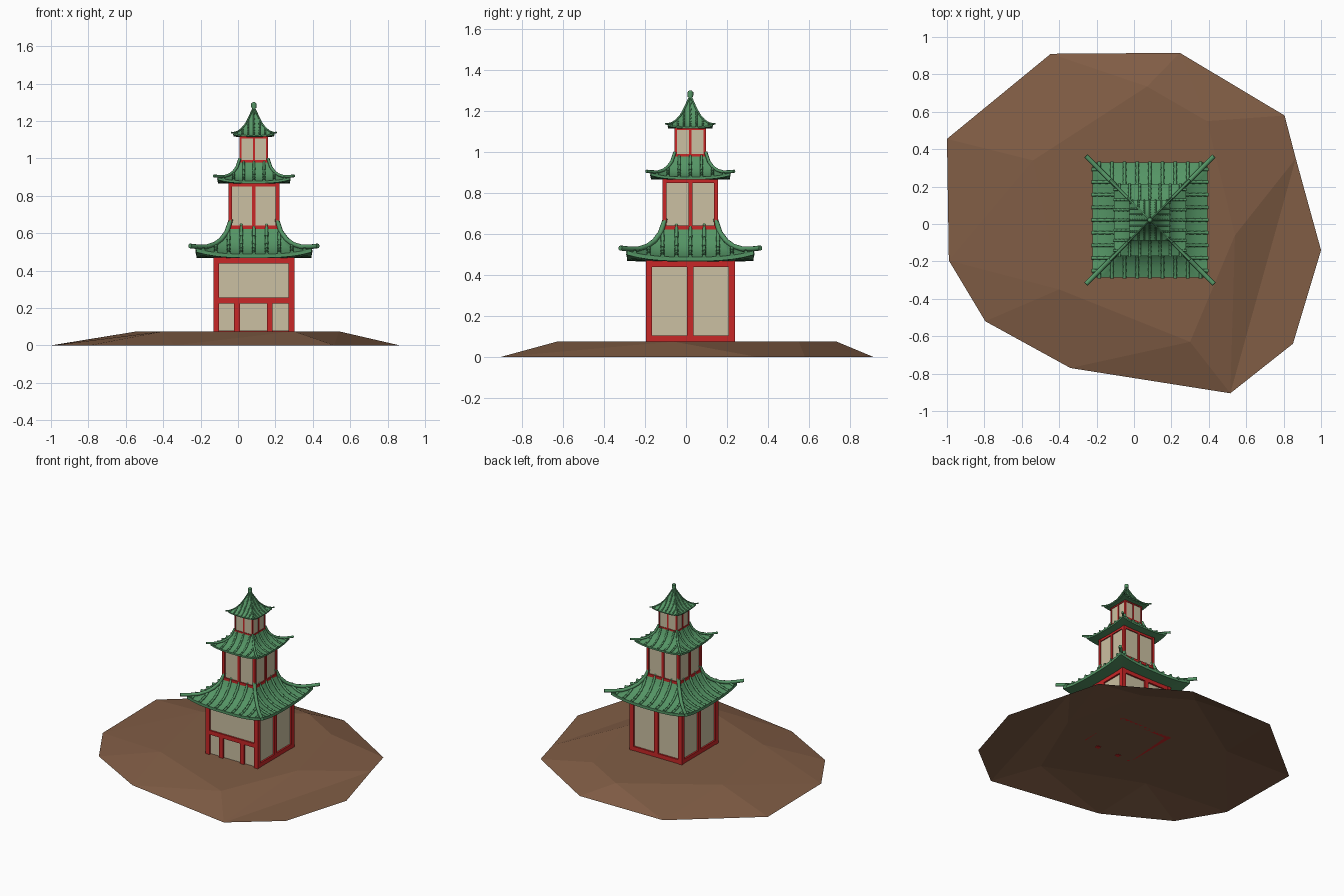
import bpy, bmesh, math
from mathutils import Vector, Matrix

if "Cube" in bpy.data.objects:
    bpy.data.objects.remove(bpy.data.objects["Cube"])

CX, CY, GROUND = 0.085, 0.021, 0.075


def material(name, rgb):
    m = bpy.data.materials.new(name)
    m.diffuse_color = (*rgb, 1)
    m.use_nodes = True
    m.node_tree.nodes["Principled BSDF"].inputs["Base Color"].default_value = m.diffuse_color
    return m


RED = material("red_wood", (0.58, 0.02, 0.02))
BEIGE = material("beige_wall", (0.60, 0.53, 0.36))
GREEN = material("green_tile", (0.09, 0.30, 0.13))
BROWN = material("brown_earth", (0.22, 0.11, 0.06))


def finish(bm, name, mat, smooth=False, at=(0, 0, 0), scale=1, fix=True):
    if fix:
        bmesh.ops.recalc_face_normals(bm, faces=bm.faces)
    bm.transform(Matrix.Translation(at) @ Matrix.Scale(scale, 4))
    me = bpy.data.meshes.new(name)
    bm.to_mesh(me)
    bm.free()
    me.materials.append(mat)
    ob = bpy.data.objects.new(name, me)
    bpy.context.collection.objects.link(ob)
    if smooth:
        bpy.ops.object.select_all(action='DESELECT')
        ob.select_set(True)
        bpy.context.view_layer.objects.active = ob
        bpy.ops.object.shade_smooth_by_angle(angle=math.radians(48))
    return ob


def box(bm, lo, hi, turn=0):
    lo, hi = Vector(lo), Vector(hi)
    m = (Matrix.Rotation(turn * math.pi / 2, 4, 'Z')
         @ Matrix.Translation((lo + hi) / 2) @ Matrix.Diagonal((*(hi - lo), 1)))
    bmesh.ops.create_cube(bm, size=1, matrix=m)


def rod(bm, a, b, r1, r2, sides=8):
    d = b - a
    m = Matrix.Translation((a + b) / 2) @ d.to_track_quat('Z', 'Y').to_matrix().to_4x4()
    bmesh.ops.create_cone(bm, cap_ends=True, segments=sides, radius1=r1, radius2=r2,
                          depth=d.length, matrix=m)


# Low-poly earth mound, open underneath
def mound():
    outer = [(-.445, .91), (.245, .915), (.805, .58), (.865, .35), (1, -.14), (.85, -.64),
             (.515, -.905), (-.34, -.77), (-.795, -.52), (-.99, -.195), (-1, .455)]
    inner = [(-.54, .34), (.07, .735), (.39, .55), (.54, -.06), (.30, -.63), (-.40, -.35)]
    bm = bmesh.new()
    o = [bm.verts.new((x, y, 0)) for x, y in outer]
    i = [bm.verts.new((x, y, GROUND)) for x, y in inner]
    faces = [i[::-1], (o[0], i[0], o[10]), (o[0], i[1], i[0]), (o[0], o[1], i[1]),
             (o[1], o[2], i[2]), (o[1], i[2], i[1]), (o[2], o[3], i[3]), (o[2], i[3], i[2]),
             (o[3], o[6], i[3]), (o[6], i[4], i[3]), (o[3], o[4], o[5], o[6]),
             (o[6], o[7], i[4]), (o[7], i[5], i[4]), (o[7], o[8], i[5]),
             (o[8], o[9], i[5]), (o[9], i[0], i[5]), (o[9], o[10], i[0])]
    for f in faces:
        bm.faces.new(f)
    for f in bm.faces:          # every face looks upward
        f.normal_update()
        if f.normal.z < 0:
            f.normal_flip()
    finish(bm, "earth_mound", BROWN, fix=False)


# One storey: plaster walls inside a red timber frame
def storey(name, base, s, ground_floor=False):
    H, W, P, top = 0.217, 0.203, 0.031, 0.395
    at = (CX, CY, base)
    bm = bmesh.new()
    box(bm, (-W, -W, 0.003), (W, W, top))
    finish(bm, name + "_walls", BEIGE, at=at, scale=s)
    bm = bmesh.new()
    for t in range(4):                               # t = 0 is the front
        box(bm, (-H, -H, 0), (-H + P, -H + P, top), t)
        y0, y1, e = -H + .002, -H + P, H - P
        box(bm, (-e, y0, top - P), (e, y1, top), t)
        if ground_floor and t == 0:
            box(bm, (-e, y0, 0.15), (e, y1, 0.181), t)
            for x in (-.091, .085):
                box(bm, (x - P / 2, y0, -.003), (x + P / 2, y1, 0.15), t)
        else:
            box(bm, (-e, y0, 0), (e, y1, P), t)
            box(bm, (-P / 2, y0, P), (P / 2, y1, top - P), t)
    finish(bm, name + "_frame", RED, at=at, scale=s)


# Curved roof: swept-up shell, beaded tile ribs and hip ridges
def roof(name, base, s, profile, ribs, rib_r, hip_top):
    LIFT, THICK, N = 0.03, 0.02, 12
    d0, d1 = profile[0][0], profile[-1][0]
    at = (CX, CY, base)

    def height(d, side):
        d = min(max(d, d0), d1)
        z = profile[-1][1]
        for (a, za), (b, zb) in zip(profile, profile[1:]):
            if d <= b:
                z = za + (zb - za) * (d - a) / (b - a)
                break
        return z + LIFT * abs(side) ** 3 * ((d - d0) / (d1 - d0)) ** 2

    # shell: square rings over the top and back along the underside
    bm = bmesh.new()
    dists = [(d, 0) for d, _ in profile] + [(d1, -THICK), (0.20, None)]
    rings = []
    for d, dz in dists:
        ring = []
        for t in range(4):
            R = Matrix.Rotation(t * math.pi / 2, 4, 'Z')
            for k in range(N):
                u = -1 + 2 * k / N
                z = 0.0 if dz is None else height(d, u) + dz
                ring.append(bm.verts.new(R @ Vector((u * d, -d, z))))
        rings.append(ring)
    for a, b in zip(rings, rings[1:]):
        for k in range(4 * N):
            j = (k + 1) % (4 * N)
            bm.faces.new((a[k], b[k], b[j], a[j]))
    bm.faces.new(rings[-1])
    bm.faces.new(rings[0][::-1])
    finish(bm, name + "_shell", GREEN, True, at, s)

    # ribs made of tapered tile segments
    bm = bmesh.new()
    step = 2 * d1 / (ribs + 0.1)
    for t in range(4):
        R = Matrix.Rotation(t * math.pi / 2, 4, 'Z')
        for k in range(ribs):
            x = (k - (ribs - 1) / 2) * step
            start = max(d0, abs(x))
            n = max(1, round((d1 - start) / 0.036))
            pts = []
            for q in range(n + 1):
                d = start + (d1 + .003 - start) * q / n
                pts.append(R @ Vector((x, -d, height(d, x / d) + .003)))
            for a, b in zip(pts, pts[1:]):
                rod(bm, a, b, rib_r * .72, rib_r)
    finish(bm, name + "_tile_ribs", GREEN, True, at, s)

    # hip ridges ending in upturned tips
    bm = bmesh.new()
    line = [hip_top] + [(d, height(d, 1) + .01) for d, _ in profile[1:]] + [(.342, .066)]
    for t in range(4):
        R = Matrix.Rotation(t * math.pi / 2, 4, 'Z')
        pts = [R @ Vector((d, d, z)) for d, z in line]
        for a, b in zip(pts, pts[1:]):
            rod(bm, a, b, .0125, .0125)
    finish(bm, name + "_hip_ridges", GREEN, True, at, s)


SKIRT = [(.118, .185), (.145, .13), (.175, .088), (.21, .058), (.255, .035), (.308, .022)]
SPIRE = [(.012, .43), (.04, .36), (.08, .27), (.13, .175), (.19, .10), (.25, .05), (.308, .022)]

mound()
storey("lower_storey", GROUND, 1, True)
storey("middle_storey", 0.622, 0.626)
storey("upper_storey", 0.979, 0.352)
roof("lower_roof", 0.466, 1, SKIRT, 9, 0.010, (.122, .208))
roof("middle_roof", 0.865, 0.626, SKIRT, 7, 0.0125, (.120, .215))
roof("top_roof", 1.115, 0.352, SPIRE, 7, 0.014, (.008, .44))

# Finial: neck, collar and knob
bm = bmesh.new()
for z0, z1, r in ((1.245, 1.275, .009), (1.268, 1.275, .014), (1.275, 1.293, .0145)):
    rod(bm, Vector((0, 0, z0)), Vector((0, 0, z1)), r, r, 12)
bmesh.ops.create_uvsphere(bm, u_segments=12, v_segments=8, radius=.0135,
                          matrix=Matrix.Translation((0, 0, 1.288)))
finish(bm, "finial", GREEN, True, (CX, CY, 0))
